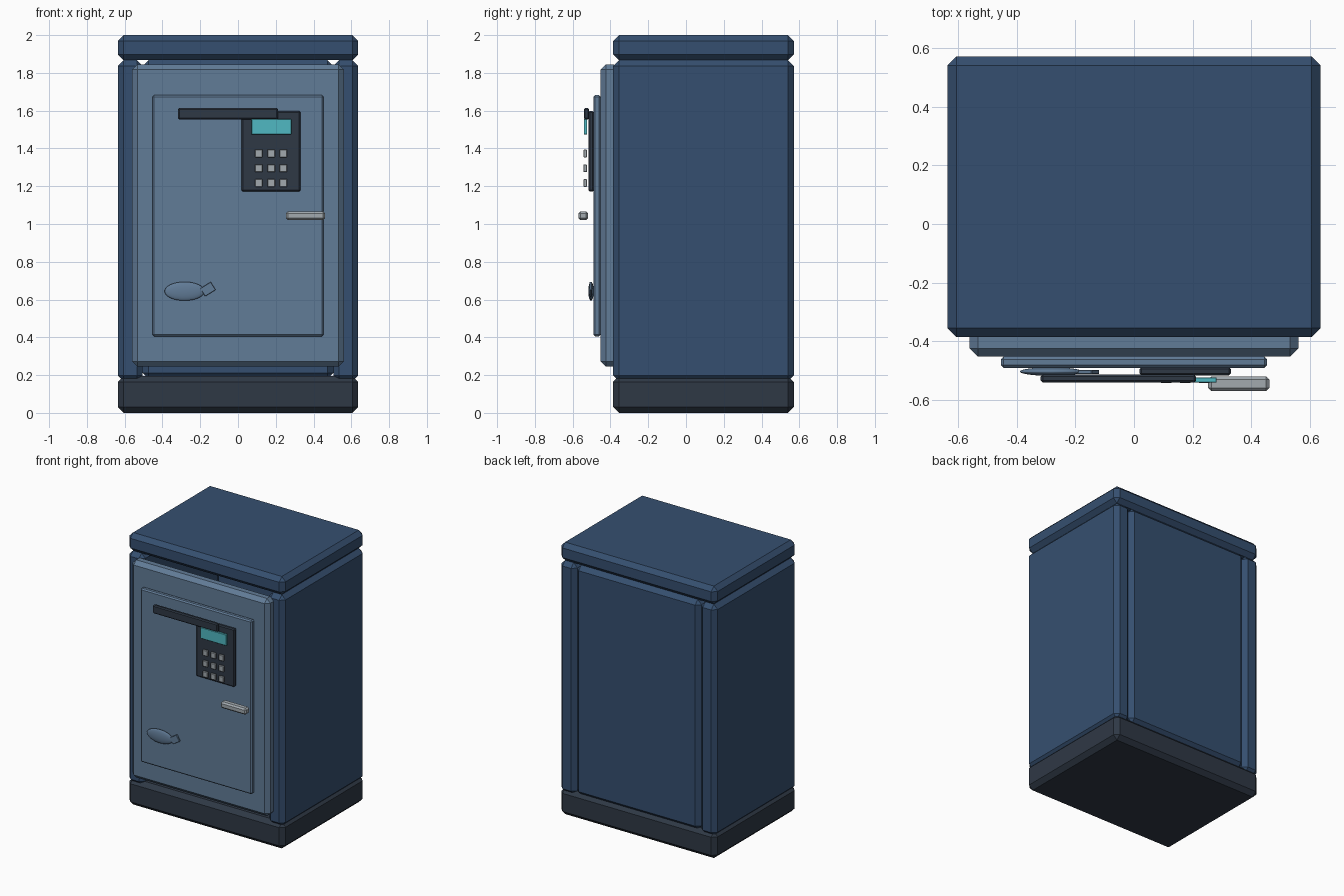
import bpy, bmesh, math
from mathutils import Matrix

if "Cube" in bpy.data.objects:
    bpy.data.objects.remove(bpy.data.objects["Cube"])


def material(name, rgb):
    m = bpy.data.materials.new(name)
    m.diffuse_color = (*rgb, 1)
    m.use_nodes = True
    m.node_tree.nodes["Principled BSDF"].inputs["Base Color"].default_value = m.diffuse_color
    return m


BLUE = material("body_blue", (0.036, 0.078, 0.16))
STEEL = material("door_blue", (0.12, 0.20, 0.31))
DARK = material("dark_slate", (0.028, 0.04, 0.06))
TEAL = material("screen_teal", (0.08, 0.48, 0.54))
GREY = material("metal_grey", (0.36, 0.40, 0.43))


def finish(name, bm, mat):
    me = bpy.data.meshes.new(name)
    bm.to_mesh(me)
    bm.free()
    me.materials.append(mat)
    ob = bpy.data.objects.new(name, me)
    bpy.context.collection.objects.link(ob)
    return ob


def box(name, x, y, z, mat, bevel=0.0, tilt=0.0):
    """Chamfered box from (min, max) ranges; tilt turns it in the front plane."""
    size = [b - a for a, b in (x, y, z)]
    mid = [(a + b) / 2 for a, b in (x, y, z)]
    bm = bmesh.new()
    bmesh.ops.create_cube(bm, size=1, matrix=Matrix.Diagonal((*size, 1)))
    if bevel:
        bmesh.ops.bevel(bm, geom=bm.edges[:], offset=bevel, segments=1,
                        affect='EDGES', profile=0.5)
    ob = finish(name, bm, mat)
    ob.location = mid
    ob.rotation_euler.y = -tilt
    return ob


W, FRONT, BACK = 0.636, -0.386, 0.571
DEPTH = (FRONT, BACK)

# Cabinet: plinth, roof slab, two sides, back
box("base", (-W, W), DEPTH, (0, 0.195), DARK, 0.031)
box("roof", (-W, W), DEPTH, (1.867, 2.0), BLUE, 0.031)
box("right_side", (0.505, W), DEPTH, (0.167, 1.867), BLUE, 0.031)
box("left_side", (-W, -0.505), DEPTH, (0.167, 1.867), BLUE, 0.031)
box("back_panel", (-0.505, 0.505), (BACK - 0.12, BACK), (0.18, 1.867), BLUE, 0.031)

# Door and raised door plate
box("door", (-0.56, 0.56), (-0.452, FRONT + 0.03), (0.245, 1.845), STEEL, 0.028)
box("door_plate", (-0.453, 0.453), (-0.49, -0.452), (0.405, 1.682), STEEL, 0.009)

# Keypad with screen and nine keys
box("keypad", (0.019, 0.331), (-0.516, -0.488), (1.172, 1.598), DARK, 0.007)
box("screen", (0.071, 0.282), (-0.541, -0.523), (1.474, 1.555), TEAL, 0.002)
for row, z in enumerate((1.374, 1.295, 1.217)):
    for col, x in enumerate((0.11, 0.175, 0.24)):
        box(f"key_{row}_{col}", (x - 0.02, x + 0.02), (-0.542, -0.525),
            (z - 0.021, z + 0.021), GREY, 0.003)

# Bar above the keypad, door handle
box("top_bar", (-0.318, 0.211), (-0.541, -0.513), (1.553, 1.614), DARK, 0.007)
box("handle", (0.253, 0.461), (-0.57, -0.519), (1.02, 1.067), GREY, 0.011)

# Oval fish-shaped badge with tail
bm = bmesh.new()
bmesh.ops.create_uvsphere(bm, u_segments=32, v_segments=16, radius=1,
                          matrix=Matrix.Diagonal((0.106, 0.0145, 0.05, 1)))
for f in bm.faces:
    f.smooth = True
finish("badge_body", bm, STEEL).location = (-0.283, -0.503, 0.644)
box("badge_tail", (-0.192, -0.126), (-0.511, -0.497), (0.63, 0.68), STEEL, 0.002,
    tilt=math.radians(32))
